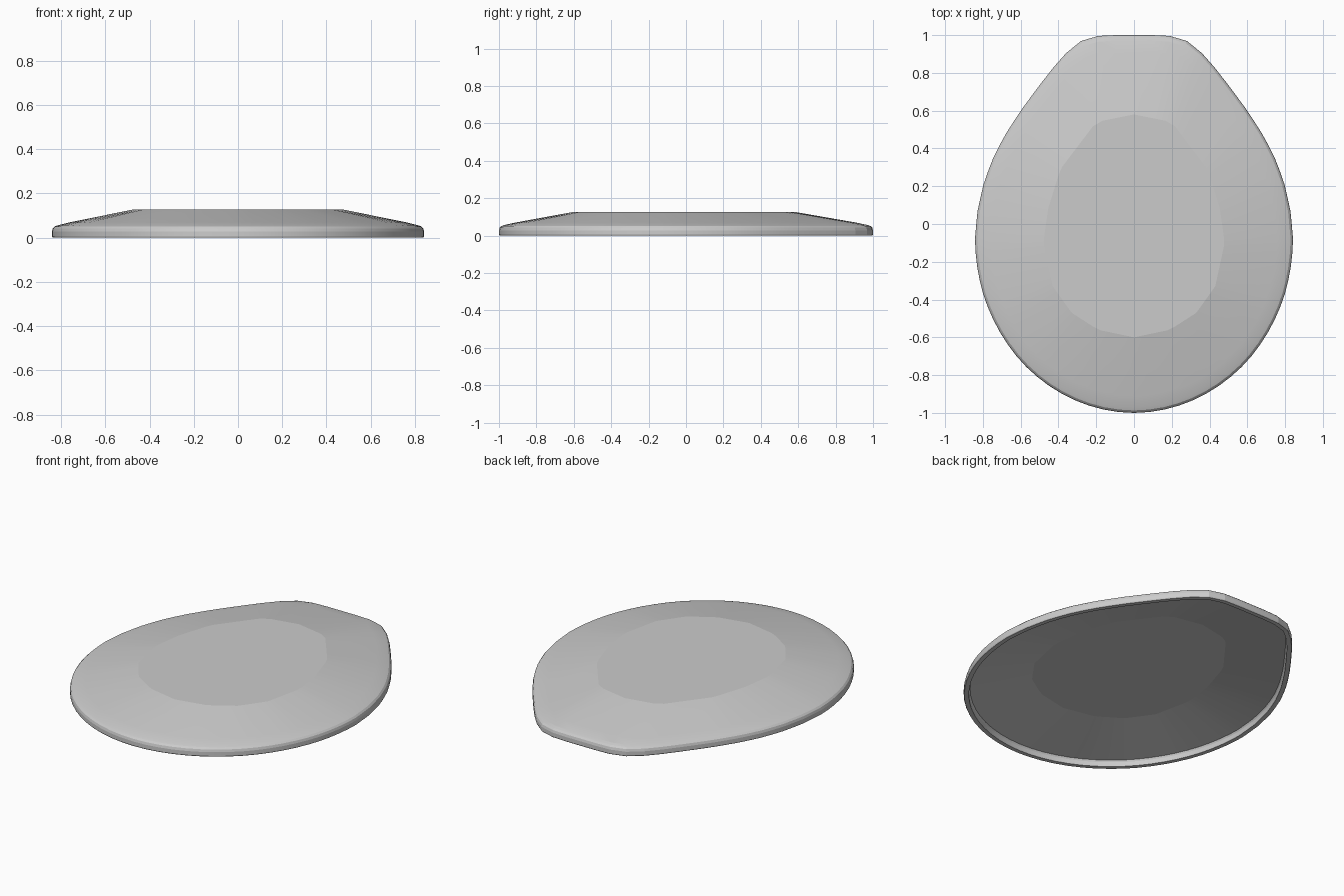
import bpy, bmesh, math
from mathutils import Vector

if "Cube" in bpy.data.objects:
    bpy.data.objects.remove(bpy.data.objects["Cube"])

CY = -0.08   # widest line of the lid
N = 72

# Right half outlines, back to front: rim back end, and coarse flat top
BACK = [(0, 1), (0.12, 1), (0.2, 0.995), (0.26, 0.98), (0.305, 0.955), (0.345, 0.92),
        (0.41, 0.85), (0.5, 0.735), (0.6, 0.6), (0.69, 0.46), (0.755, 0.33),
        (0.80, 0.2), (0.83, 0.06)]
FRONT = [(0.842 * math.cos(math.radians(a)), CY - 0.92 * math.sin(math.radians(a)))
         for a in range(0, 91, 6)]
PLATEAU = [(0, 0.58), (0.2, 0.54), (0.39, 0.29), (0.455, 0.08), (0.48, -0.1),
           (0.43, -0.33), (0.33, -0.47), (0.19, -0.56), (0, -0.6)]


def resample(half, angle):
    """Point of a mirrored half outline in the given direction from the centre."""
    s = 1 if math.sin(angle) >= 0 else -1
    d = Vector((abs(math.sin(angle)), math.cos(angle)))
    for a, b in zip(half, half[1:]):
        p, q = Vector((a[0], a[1] - CY)), Vector((b[0], b[1] - CY))
        ca, cb = d.x * p.y - d.y * p.x, d.x * q.y - d.y * q.x
        if ca >= -1e-6 and cb <= 1e-6:
            r = p.lerp(q, ca / (ca - cb))
            return Vector((s * r.x, r.y + CY))
    return Vector((0, half[-1][1]))


angles = [2 * math.pi * i / N for i in range(N)]
rim = [resample(BACK + FRONT, a) for a in angles]
top = [resample(PLATEAU, a) for a in angles]
normals = []
for i in range(N):
    t = (rim[(i + 1) % N] - rim[i - 1]).normalized()
    normals.append(Vector((t.y, -t.x)))   # points inward
    if normals[-1].dot(Vector((0, CY)) - rim[i]) < 0:
        normals[-1].negate()

# Cross-section: (inset from rim, blend toward flat top, height)
SECTION = [(0.035, 1, 0.102), (0.035, 0, 0.036), (0.03, 0, 0.026), (0.028, 0, 0.0),
           (0.003, 0, 0.0), (0, 0, 0.006), (0, 0, 0.028), (0.004, 0, 0.042),
           (0.013, 0, 0.051), (0.03, 0, 0.057), (0.03, 0.16, 0.070), (0, 1, 0.127)]

bm = bmesh.new()
rings = []
for inset, blend, z in SECTION:
    ring = []
    for i in range(N):
        p = (rim[i] + normals[i] * inset).lerp(top[i], blend)
        ring.append(bm.verts.new((p.x, p.y, z)))
    rings.append(ring)
for r0, r1 in zip(rings, rings[1:]):
    for i in range(N):
        j = (i + 1) % N
        bm.faces.new((r0[i], r0[j], r1[j], r1[i]))
# Flat top and recessed underside
bm.faces.new(rings[-1])
bm.faces.new(rings[0])
bmesh.ops.recalc_face_normals(bm, faces=bm.faces)

mesh = bpy.data.meshes.new("lid")
bm.to_mesh(mesh)
bm.free()
lid = bpy.data.objects.new("lid", mesh)
bpy.context.collection.objects.link(lid)
bpy.context.view_layer.objects.active = lid
lid.select_set(True)
bpy.ops.object.shade_smooth_by_angle(angle=math.radians(8))
